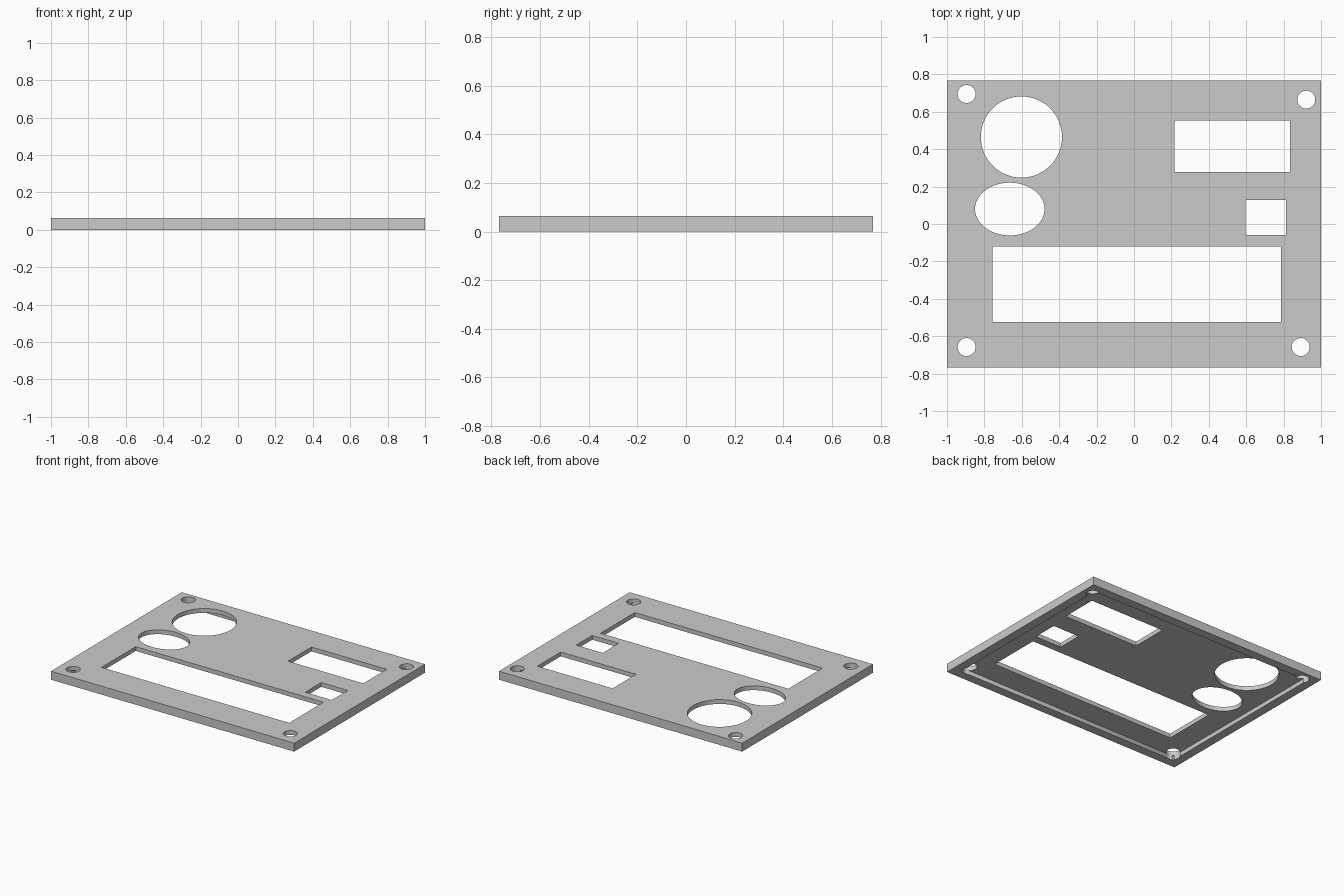
import bpy
import math

cube = bpy.data.objects.get("Cube")
if cube:
    bpy.data.objects.remove(cube, do_unlink=True)

HALF_Y, THICK = 0.768, 0.063
RIM, RECESS = 0.067, 0.031

grey = bpy.data.materials.new("panel grey")
grey.use_nodes = True
grey.diffuse_color = (0.6, 0.6, 0.6, 1)
grey.node_tree.nodes["Principled BSDF"].inputs["Base Color"].default_value = (0.6, 0.6, 0.6, 1)


def box(name, x0, x1, y0, y1, z0, z1):
    bpy.ops.mesh.primitive_cube_add(size=1, location=((x0 + x1) / 2, (y0 + y1) / 2, (z0 + z1) / 2))
    ob = bpy.context.object
    ob.name = name
    ob.scale = (x1 - x0, y1 - y0, z1 - z0)
    bpy.ops.object.transform_apply(location=True, rotation=False, scale=True)
    ob.data.materials.append(grey)
    return ob


def oval(name, x, y, rx, ry):
    bpy.ops.mesh.primitive_cylinder_add(vertices=64, radius=1, depth=0.4, location=(x, y, 0))
    ob = bpy.context.object
    ob.name = name
    ob.scale = (rx, ry, 1)
    bpy.ops.object.transform_apply(location=True, rotation=False, scale=True)
    ob.data.materials.append(grey)
    return ob


# Plate
panel = box("panel", -1, 1, -HALF_Y, HALF_Y, 0, THICK)

# Shallow pocket underneath, leaving a narrow rim
cutters = [box("underside_recess", -1 + RIM, 1 - RIM, -HALF_Y + RIM, HALF_Y - RIM, -0.1, RECESS)]

# Rectangular windows
for name, x0, x1, y0, y1 in [
    ("wide_window", -0.757, 0.787, -0.523, -0.12),
    ("upper_window", 0.216, 0.835, 0.279, 0.554),
    ("small_window", 0.595, 0.813, -0.06, 0.128),
]:
    cutters.append(box(name, x0, x1, y0, y1, -0.2, 0.2))

# Round openings and corner screw holes
cutters.append(oval("round_opening", -0.602, 0.465, 0.217, 0.217))
cutters.append(oval("oval_opening", -0.664, 0.08, 0.186, 0.141))
for x, y in [(-0.895, 0.695), (0.921, 0.665), (-0.895, -0.658), (0.891, -0.658)]:
    cutters.append(oval("screw_hole", x, y, 0.048, 0.048))

# Cut every opening, then drop the cutters
bpy.context.view_layer.objects.active = panel
for cutter in cutters:
    mod = panel.modifiers.new(cutter.name, 'BOOLEAN')
    mod.operation = 'DIFFERENCE'
    mod.solver = 'EXACT'
    mod.object = cutter
    bpy.ops.object.modifier_apply(modifier=mod.name)
    bpy.data.objects.remove(cutter, do_unlink=True)

# Smooth hole walls, crisp edges
bpy.ops.object.select_all(action='DESELECT')
panel.select_set(True)
bpy.ops.object.shade_smooth_by_angle(angle=math.radians(30))
